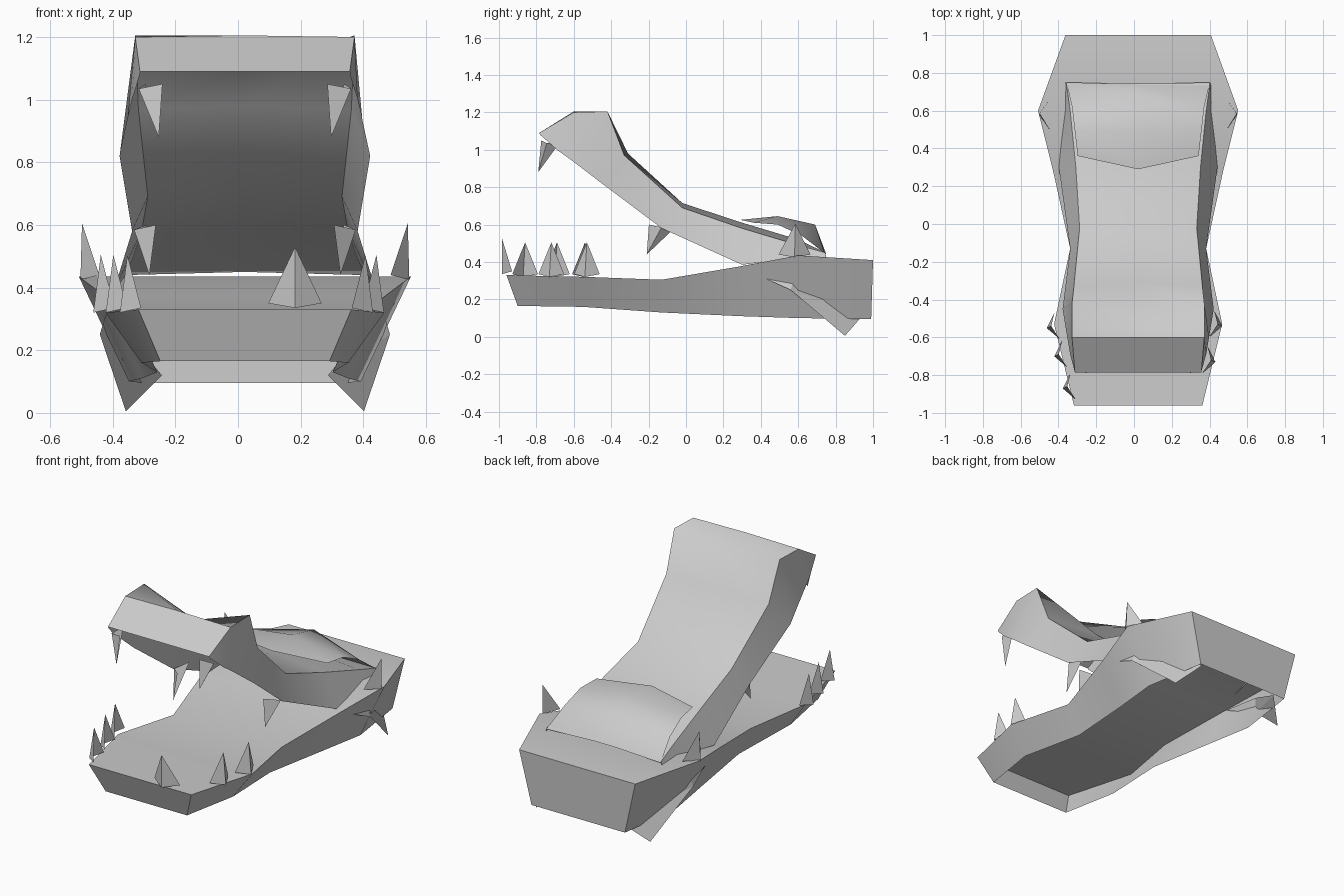
import bpy
import math
from mathutils import Vector

cube = bpy.data.objects.get("Cube")
if cube:
    bpy.data.objects.remove(cube, do_unlink=True)

CX = 0.022  # midline of the skull

bone = bpy.data.materials.new("bone_grey")
bone.use_nodes = True
bone.diffuse_color = (0.6, 0.6, 0.6, 1)
bone.node_tree.nodes["Principled BSDF"].inputs["Base Color"].default_value = (0.6, 0.6, 0.6, 1)


def make(name, verts, faces, smooth=0):
    mesh = bpy.data.meshes.new(name)
    mesh.from_pydata([(x + CX, y, z) for x, y, z in verts], [], faces)
    mesh.materials.append(bone)
    obj = bpy.data.objects.new(name, mesh)
    bpy.context.collection.objects.link(obj)
    if smooth:
        bpy.ops.object.select_all(action='DESELECT')
        obj.select_set(True)
        bpy.context.view_layer.objects.active = obj
        bpy.ops.object.shade_smooth_by_angle(angle=math.radians(smooth))
    return obj


def loft(name, rows, smooth, ends=False):
    """Skin half sections, each mirrored across the midline, into an open shell."""
    verts, faces = [], []
    for row in rows:
        full = row + [(-x, y, z) for x, y, z in reversed(row) if x > 0]
        n = len(full)
        verts += full
    for r in range(len(rows) - 1):
        for i in range(n - 1):
            a = r * n + i
            faces.append((a, a + n, a + n + 1, a + 1))
    if ends:
        last = (len(rows) - 1) * n
        faces.append(tuple(range(n)))
        faces.append(tuple(reversed(range(last, last + n))))
    return make(name, verts, faces, smooth)


# Lower jaw: deck and side walls, open underneath
loft("lower_jaw", [
    [(0.27, -0.90, 0.165), (0.34, -0.96, 0.33)],
    [(0.33, -0.55, 0.16), (0.445, -0.53, 0.32)],
    [(0.28, -0.13, 0.13), (0.36, -0.13, 0.305)],
    [(0.33, 0.30, 0.11), (0.45, 0.28, 0.375)],
    [(0.37, 0.60, 0.10), (0.53, 0.60, 0.435)],
    [(0.31, 0.99, 0.095), (0.385, 1.0, 0.41)],
], 30, ends=True)

# Upper jaw: lower rim, shoulder, midline for each section
loft("upper_jaw", [
    [(0.335, -0.78, 1.08), (0.335, -0.785, 1.09), (0, -0.785, 1.09)],
    [(0.36, -0.69, 1.0), (0.35, -0.60, 1.20), (0, -0.60, 1.205)],
    [(0.375, -0.60, 0.935), (0.35, -0.42, 1.205), (0, -0.44, 1.09)],
    [(0.40, -0.45, 0.82), (0.34, -0.33, 0.97), (0, -0.31, 0.98)],
    [(0.36, -0.13, 0.58), (0.31, -0.02, 0.69), (0, -0.02, 0.715)],
    [(0.42, 0.30, 0.385), (0.33, 0.30, 0.58), (0, 0.30, 0.61)],
    [(0.39, 0.60, 0.425), (0.36, 0.60, 0.49), (0, 0.60, 0.52)],
    [(0.385, 0.75, 0.42), (0.38, 0.745, 0.45), (0, 0.745, 0.45)],
], 40)

# Raised brow plate over the back of the upper jaw
loft("brow_plate", [
    [(0.32, 0.36, 0.61), (0, 0.29, 0.625)],
    [(0.335, 0.49, 0.60), (0, 0.49, 0.645)],
    [(0.35, 0.62, 0.54), (0, 0.69, 0.60)],
    [(0.38, 0.75, 0.44), (0, 0.74, 0.45)],
], 40)

# Jaw hinge flaps hanging below the back corners
for side, label in ((1, "left"), (-1, "right")):
    pts = [(0.43, 0.33, 0.355), (0.44, 0.58, 0.33), (0.265, 0.95, 0.12),
           (0.38, 0.85, 0.005), (0.463, 0.56, 0.25)]
    make("hinge_flap_" + label, [(side * x, y, z) for x, y, z in pts],
         [(0, 1, 4), (1, 2, 4), (2, 3, 4)])


def tooth(name, base, tip, out, half=0.07, depth=0.055):
    """Folded two-sided blade whose crease points along out."""
    base, tip, out = Vector(base), Vector(tip), Vector(out).normalized()
    across = out.cross(Vector((0, 0, 1))) * half
    fold = base + out * depth - Vector((0, 0, 0.015))
    make(name, [base + across, fold, base - across, tip], [(0, 1, 3), (1, 2, 3)])


# Lower teeth
tooth("front_tooth", (0.16, -0.93, 0.35), (0.16, -0.985, 0.53), (0, -1, 0), 0.085)
for i, (x, y, side) in enumerate([(0.40, -0.53, 1), (0.365, -0.72, 1), (-0.44, -0.54, -1),
                                  (-0.40, -0.69, -1), (-0.355, -0.86, -1)]):
    tooth("lower_tooth_%d" % i, (x - side * 0.01, y, 0.335),
          (x + side * 0.02, y, 0.505), (side, -0.2, 0))
for side, label in ((1, "left"), (-1, "right")):
    tooth("rear_tooth_" + label, (side * 0.465, 0.58, 0.44), (side * 0.52, 0.585, 0.605),
          (side, 0, 0), 0.085, 0.06)

# Upper fangs, two on each side
for side, label in ((1, "left"), (-1, "right")):
    tooth("front_fang_" + label, (side * 0.29, -0.72, 1.05), (side * 0.275, -0.79, 0.88),
          (side, -0.5, 0), 0.06)
    tooth("side_fang_" + label, (side * 0.30, -0.12, 0.60), (side * 0.305, -0.21, 0.44),
          (side, -0.2, 0), 0.08)
